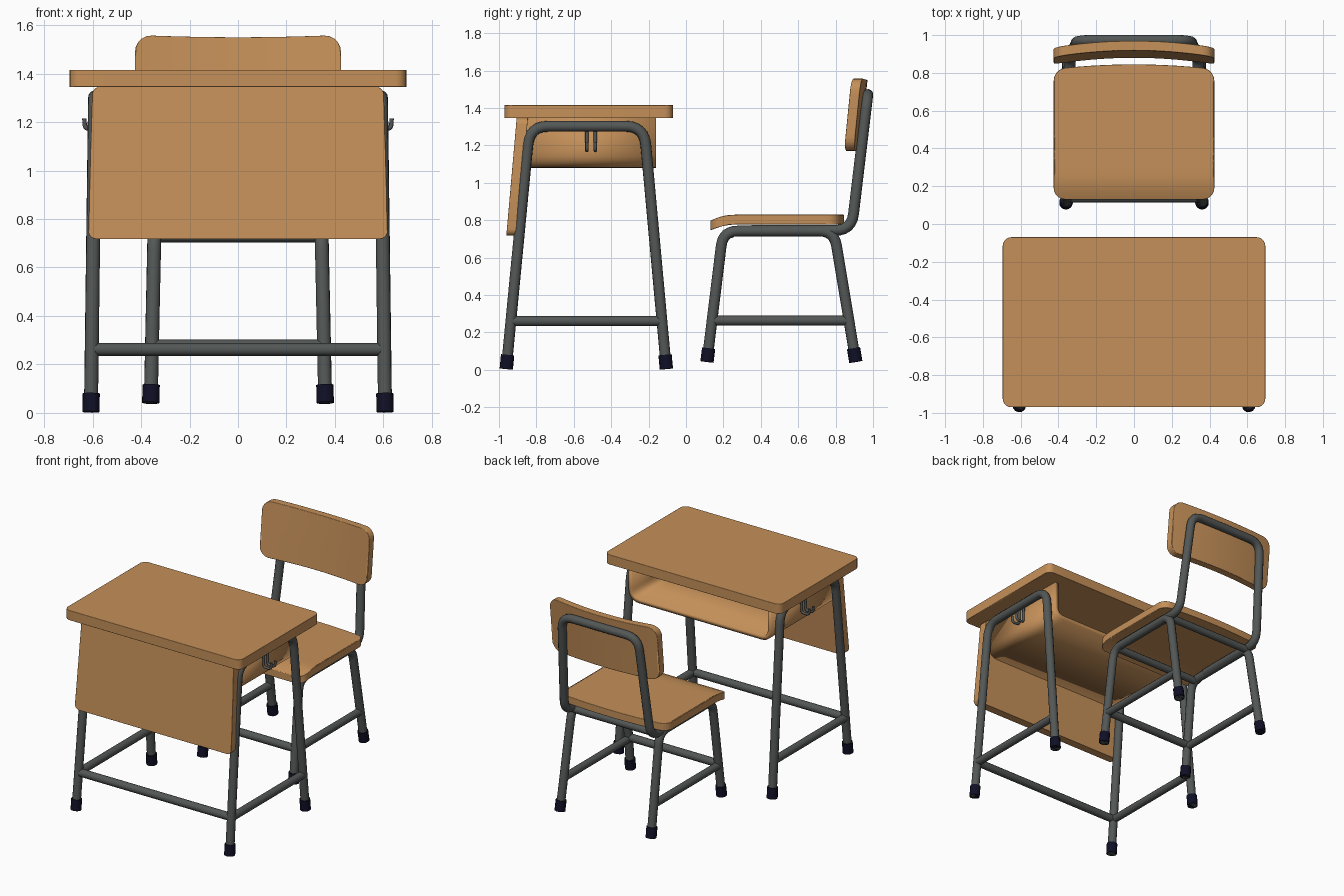
import bpy, bmesh, math
from mathutils import Vector as V

if "Cube" in bpy.data.objects:
    bpy.data.objects.remove(bpy.data.objects["Cube"])


def material(name, col):
    m = bpy.data.materials.new(name)
    m.diffuse_color = (*col, 1)
    m.use_nodes = True
    m.node_tree.nodes["Principled BSDF"].inputs["Base Color"].default_value = m.diffuse_color
    return m


WOOD = material("warm wood", (0.56, 0.28, 0.10))
STEEL = material("grey steel", (0.085, 0.095, 0.09))
RUBBER = material("dark navy rubber", (0.005, 0.005, 0.02))


def finish(ob, mat):
    ob.data.materials.clear()
    ob.data.materials.append(mat)
    bpy.ops.object.select_all(action='DESELECT')
    ob.select_set(True)
    bpy.context.view_layer.objects.active = ob
    bpy.ops.object.shade_smooth_by_angle(angle=math.radians(35))
    return ob


def new_object(name, mesh):
    ob = bpy.data.objects.new(name, mesh)
    bpy.context.collection.objects.link(ob)
    return ob


def fillet(pts, r, n=6):
    """Round the inner corners of a path with a curve of tangent length r."""
    pts = [V(p) for p in pts]
    out = [pts[0]]
    for a, b, c in zip(pts, pts[1:], pts[2:]):
        p, q = b + (a - b).normalized() * r, b + (c - b).normalized() * r
        for i in range(n + 1):
            t = i / n
            out.append(p * (1 - t) ** 2 + b * 2 * t * (1 - t) + q * t * t)
    return out + [pts[-1]]


def tube(name, pts, radius, mat=STEEL, bend=0.0):
    path = fillet(pts, bend) if bend else [V(p) for p in pts]
    cu = bpy.data.curves.new(name, 'CURVE')
    cu.dimensions = '3D'
    cu.bevel_depth, cu.bevel_resolution, cu.use_fill_caps = radius, 4, True
    sp = cu.splines.new('POLY')
    sp.points.add(len(path) - 1)
    for p, co in zip(sp.points, path):
        p.co = (*co, 1)
    tmp = new_object(name + "_path", cu)
    bpy.context.view_layer.update()
    dg = bpy.context.evaluated_depsgraph_get()
    mesh = bpy.data.meshes.new_from_object(tmp.evaluated_get(dg))
    bpy.data.objects.remove(tmp)
    return finish(new_object(name, mesh), mat)


def board(name, w, h, r, t, place, bevel, rows=10):
    """Rounded board of half-size w x h, thickness t; place(a, b, c) bends it into position."""
    arc = [math.radians(18 * k) for k in range(6)]
    left = [(-(w - r) - r * math.cos(k), h - r + r * math.sin(k)) for k in arc]
    mid = [((w - r) * (i / 6 - 1), h) for i in range(1, 12)]
    cols = left + mid + [(-a, b) for a, b in reversed(left)]
    bm = bmesh.new()
    grid = [[[bm.verts.new(place(a, b * (2 * j / rows - 1), c)) for j in range(rows + 1)]
             for a, b in cols] for c in (-t / 2, t / 2)]
    n = len(cols)
    lo, hi = grid
    for i in range(n - 1):
        for j in range(rows):
            for g in grid:
                bm.faces.new((g[i][j], g[i + 1][j], g[i + 1][j + 1], g[i][j + 1]))
        for j in (0, rows):
            bm.faces.new((lo[i][j], lo[i + 1][j], hi[i + 1][j], hi[i][j]))
    for i in (0, n - 1):
        for j in range(rows):
            bm.faces.new((lo[i][j], lo[i][j + 1], hi[i][j + 1], hi[i][j]))
    bmesh.ops.recalc_face_normals(bm, faces=bm.faces)
    me = bpy.data.meshes.new(name)
    bm.to_mesh(me)
    bm.free()
    ob = finish(new_object(name, me), WOOD)
    m = ob.modifiers.new("soft_edge", 'BEVEL')
    m.width, m.segments, m.limit_method, m.angle_limit = bevel, 3, 'ANGLE', math.radians(50)
    return ob


def lerp(a, b, z):
    """Point on line a-b at height z."""
    a, b = V(a), V(b)
    return a + (b - a) * ((z - a.z) / (b.z - a.z))


R = 0.029

# Desk: top and leaning front panel
board("desk_top", 0.695, 0.45, 0.045, 0.07,
      lambda a, b, c: (a, b - 0.52, 1.38 + c), 0.016, 2)
board("front_panel", 0.61, 0.315, 0.035, 0.06,
      lambda a, b, c: (a * (1 - 0.045 * b), -0.903 + 0.088 * b + c, 1.032 + b), 0.014, 2)

# Desk: open storage tray with a U-shaped section
sec = fillet([(-0.55, 0, 1.35), (-0.55, 0, 1.095), (0.55, 0, 1.095), (0.55, 0, 1.35)], 0.07)
bm = bmesh.new()
rows = [[bm.verts.new((p.x, y, p.z)) for p in sec] for y in (-0.87, -0.16)]
for i in range(len(sec) - 1):
    bm.faces.new((rows[0][i], rows[0][i + 1], rows[1][i + 1], rows[1][i]))
me = bpy.data.meshes.new("storage_tray")
bm.to_mesh(me)
bm.free()
tray = finish(new_object("storage_tray", me), WOOD)
sol = tray.modifiers.new("thickness", 'SOLIDIFY')
sol.thickness, sol.offset = 0.03, 0

for side, s in (("left", -1), ("right", 1)):
    # Desk legs: one bent tube per side, with rubber feet and a side bar
    f0, f1 = (s * 0.607, -0.961, 0.004), (s * 0.590, -0.836, 1.302)
    b0, b1 = (s * 0.607, -0.105, 0.004), (s * 0.590, -0.224, 1.302)
    tube(f"desk_{side}_legs", [f0, f1, b1, b0], R, bend=0.10)
    for end, a, b in (("front", f0, f1), ("back", b0, b1)):
        tube(f"desk_{side}_{end}_foot", [a, lerp(a, b, 0.08)], 0.036, RUBBER)
    tube(f"desk_{side}_bar", [lerp(f0, f1, 0.26), lerp(b0, b1, 0.26)], 0.027)

    # Bag hook: two bent prongs on the tray side
    for k, y in enumerate((-0.53, -0.485)):
        tube(f"{side}_hook_{k + 1}", [(s * 0.572, y, 1.30), (s * 0.575, y, 1.172),
                                      (s * 0.632, y, 1.172), (s * 0.634, y, 1.215)],
             0.009, bend=0.02)

    # Chair legs: one bent tube per side, with rubber feet and a side bar
    f0, f1 = (s * 0.36, 0.112, 0.042), (s * 0.345, 0.198, 0.742)
    b0, b1 = (s * 0.36, 0.908, 0.042), (s * 0.345, 0.792, 0.742)
    tube(f"chair_{side}_legs", [f0, f1, b1, b0], R, bend=0.08)
    for end, a, b in (("front", f0, f1), ("back", b0, b1)):
        tube(f"chair_{side}_{end}_foot", [a, lerp(a, b, 0.115)], 0.036, RUBBER)
    tube(f"chair_{side}_bar", [lerp(f0, f1, 0.263), lerp(b0, b1, 0.263)], 0.026)

# Front bars of desk and chair, and the cross tubes under the seat
tube("desk_front_bar", [(-0.6, -0.936, 0.262), (0.6, -0.936, 0.262)], 0.027)
tube("chair_front_bar", [(-0.355, 0.14, 0.275), (0.355, 0.14, 0.275)], 0.027)
for name, y in (("front", 0.24), ("back", 0.79)):
    tube(f"seat_{name}_cross_tube", [(-0.34, y, 0.73), (0.34, y, 0.73)], 0.026)

# Chair back frame: runs from the seat rails up and over behind the backrest
half = [(0.34, 0.35, 0.745), (0.34, 0.885, 0.745), (0.30, 0.972, 1.472)]
tube("chair_back_frame", half + [(-x, y, z) for x, y, z in reversed(half)], R, bend=0.09)


# Seat: drooping front edge, gently bowed back edge
def seat_place(a, b, c):
    y = 0.475 + b
    bow = 0.025 * (1 - (a / 0.425) ** 2) * max(0, b / 0.345)
    droop = 0.032 * (max(0, 0.26 - y) / 0.13) ** 2
    return (a, y + bow, 0.803 + c - droop)


board("seat", 0.425, 0.345, 0.06, 0.052, seat_place, 0.016, 16)


# Backrest: curved around the sitter and tilted back, top edge dipping slightly
def rest_place(a, b, c):
    curve = 1 - (a / 0.425) ** 2
    return (a, 0.89 + 0.035 * curve + 0.1 * b + c, 1.365 + b - 0.01 * curve * max(0, b / 0.195))


board("backrest", 0.425, 0.195, 0.07, 0.052, rest_place, 0.014)
